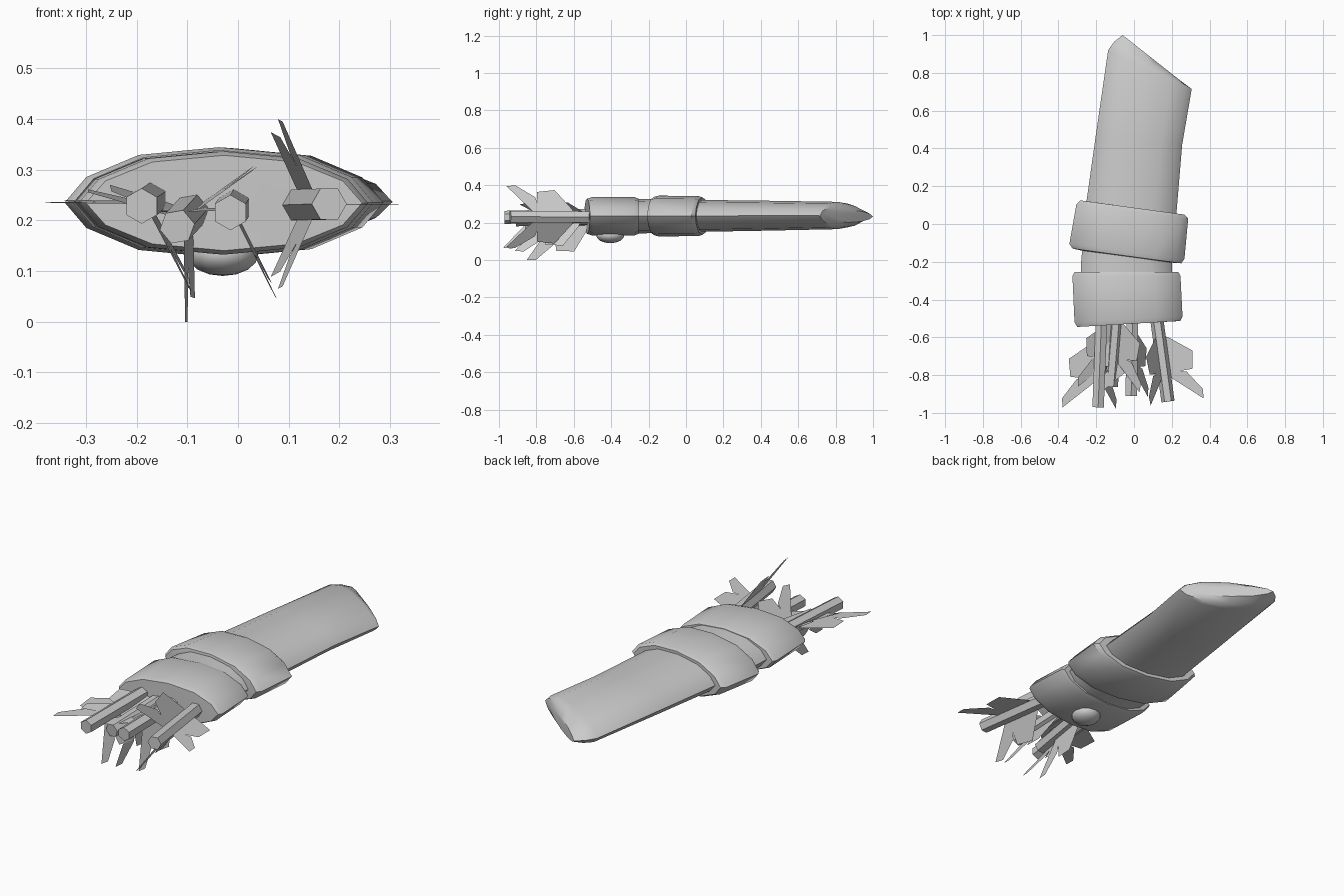
import bpy, bmesh, math
from mathutils import Vector, Matrix

if "Cube" in bpy.data.objects:
    bpy.data.objects.remove(bpy.data.objects["Cube"])

# flattened twelve-sided cross-section (across, up)
SECTION = [(1, 0), (.86, .46), (.52, .86), (0, 1), (-.52, .86), (-.86, .46),
           (-1, 0), (-.86, -.46), (-.52, -.86), (0, -1), (.52, -.86), (.86, -.46)]


def finish(name, bm, smooth=True):
    bmesh.ops.recalc_face_normals(bm, faces=bm.faces)
    me = bpy.data.meshes.new(name)
    bm.to_mesh(me)
    bm.free()
    ob = bpy.data.objects.new(name, me)
    bpy.context.collection.objects.link(ob)
    if smooth:
        bpy.ops.object.select_all(action='DESELECT')
        ob.select_set(True)
        bpy.context.view_layer.objects.active = ob
        bpy.ops.object.shade_smooth_by_angle(angle=math.radians(40))
    return ob


def loft(name, stations):
    """Each station: left (x, y), right (x, y), half height, centre z."""
    bm = bmesh.new()
    rings = []
    for left, right, h, z in stations:
        l, r = Vector((*left, z)), Vector((*right, z))
        mid, half = (l + r) / 2, (r - l) / 2
        rings.append([bm.verts.new(mid + half * u + Vector((0, 0, h * v))) for u, v in SECTION])
    for a, b in zip(rings, rings[1:]):
        for i in range(12):
            j = (i + 1) % 12
            bm.faces.new((a[i], a[j], b[j], b[i]))
    bm.faces.new(rings[0])
    bm.faces.new(rings[-1])
    return finish(name, bm)


# quiver body with slanted, rounded end
loft("quiver_body", [
    ((-.29, -.50), (.22, -.50), .093, .235),
    ((-.28, -.20), (.20, -.22), .092, .235),
    ((-.25, .13), (.225, .06), .085, .236),
    ((-.205, .45), (.255, .42), .080, .237),
    ((-.137, .92), (.303, .70), .073, .238),
    ((-.105, .965), (.305, .715), .060, .236),
    ((-.06, 1.0), (.27, .74), .032, .233)])

# raised middle band, set askew
loft("middle_band", [
    ((-.245, .12), (.225, .055), .084, .235),
    ((-.285, .125), (.265, .05), .100, .235),
    ((-.305, .105), (.287, .03), .107, .235),
    ((-.342, -.105), (.267, -.185), .109, .235),
    ((-.325, -.13), (.25, -.208), .103, .235),
    ((-.28, -.14), (.205, -.205), .088, .235)])

# mouth band with rim
loft("mouth_band", [
    ((-.28, -.255), (.205, -.255), .088, .234),
    ((-.315, -.255), (.235, -.255), .095, .234),
    ((-.326, -.275), (.246, -.275), .102, .234),
    ((-.315, -.52), (.257, -.49), .102, .234),
    ((-.30, -.545), (.245, -.513), .094, .234),
    ((-.275, -.543), (.22, -.515), .082, .234)])

# round stud on the underside
bm = bmesh.new()
bmesh.ops.create_uvsphere(bm, u_segments=12, v_segments=8, radius=1,
                          matrix=Matrix.Translation((-.03, -.405, .132)) @ Matrix.Diagonal((.07, .075, .042, 1)))
finish("underside_stud", bm)

# arrows: notched feather outline as (distance from shaft end, radius)
FEATHER = [(.35, .02), (.335, .05), (.25, .165), (.155, .153), (.152, .085),
           (.143, .12), (.04, .193), (-.008, .188), (.126, .03)]
ARROWS = [((-.19, -.97, .228), (-.172, -.5, .24), (178, -60), 90),
          ((-.12, -.86, .187), (-.09, -.5, .22), (159, -85, 37), 70),
          ((-.015, -.91, .215), (-.008, -.5, .226), (-62, 180), 90),
          ((.18, -.94, .232), (.12, -.5, .23), (0, 120, 240), 0)]

for n, (end, start, angles, roll) in enumerate(ARROWS, 1):
    end, start = Vector(end), Vector(start)
    axis = (start - end).normalized()
    side = (Vector((1, 0, 0)) - axis * axis.x).normalized()
    up = side.cross(axis)

    def radial(deg):
        a = math.radians(deg)
        return side * math.cos(a) + up * math.sin(a)

    # six-sided shaft
    bm = bmesh.new()
    rings = [[bm.verts.new(p + radial(roll + 60 * k) * .035) for k in range(6)] for p in (end, start)]
    for k in range(6):
        j = (k + 1) % 6
        bm.faces.new((rings[0][k], rings[0][j], rings[1][j], rings[1][k]))
    bm.faces.new(rings[0])
    bm.faces.new(rings[1])
    finish(f"arrow_shaft_{n}", bm)

    # flat feathers
    bm = bmesh.new()
    for deg in angles:
        bm.faces.new([bm.verts.new(end + axis * t + radial(deg) * r) for t, r in FEATHER])
    finish(f"arrow_feathers_{n}", bm, smooth=False)
